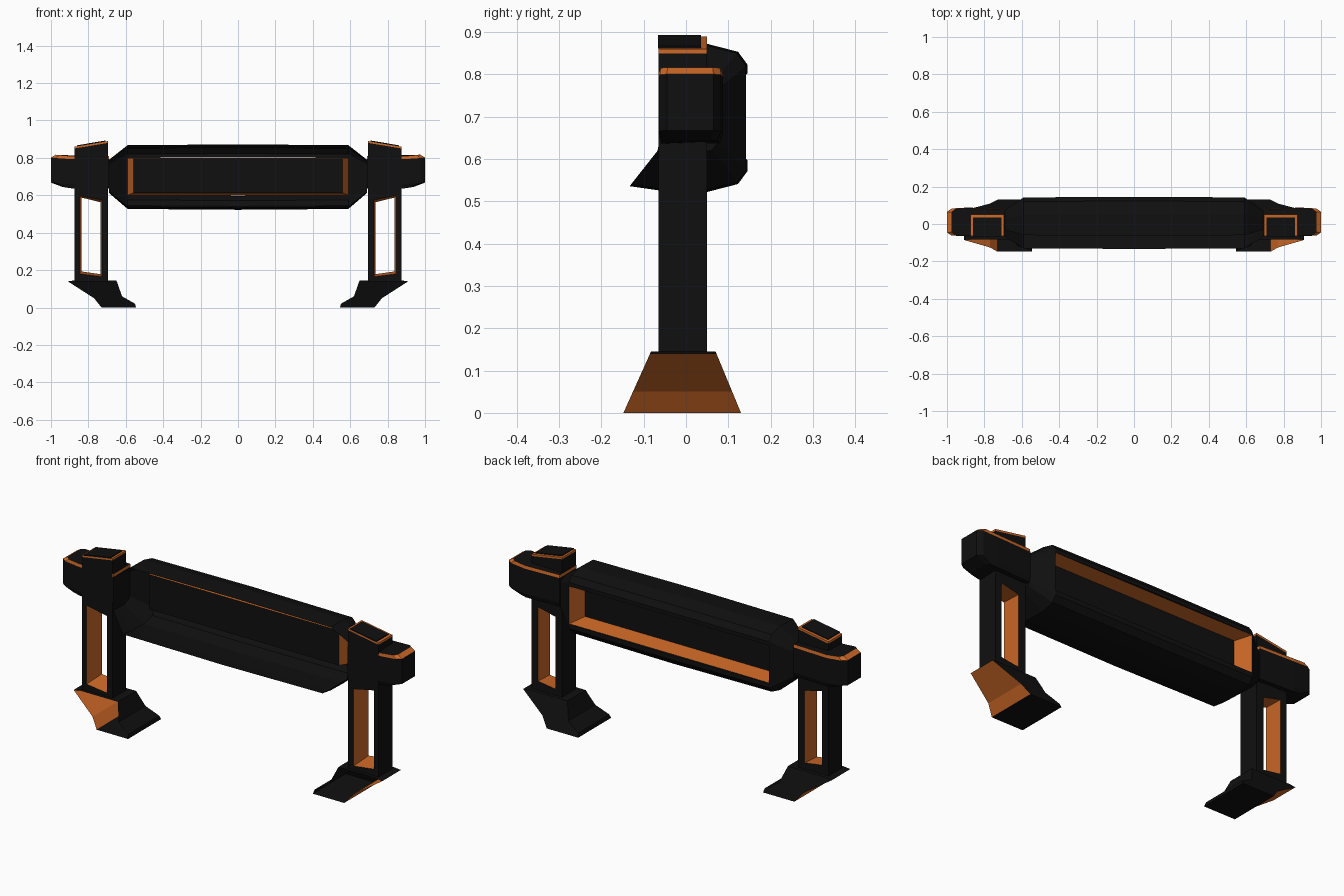
import bpy, bmesh

if "Cube" in bpy.data.objects:
    bpy.data.objects.remove(bpy.data.objects["Cube"])


def material(name, rgb):
    m = bpy.data.materials.new(name)
    m.use_nodes = True
    m.diffuse_color = (*rgb, 1)
    bsdf = m.node_tree.nodes["Principled BSDF"]
    bsdf.inputs["Base Color"].default_value = (*rgb, 1)
    bsdf.inputs["Roughness"].default_value = 0.6
    return m


BLACK, ORANGE = 0, 1
MATS = [material("matte black", (0.005, 0.005, 0.005)),
        material("burnt orange", (0.62, 0.14, 0.02))]


def finish(name, bm, mirror=True):
    bmesh.ops.recalc_face_normals(bm, faces=bm.faces)
    mesh = bpy.data.meshes.new(name)
    bm.to_mesh(mesh)
    bm.free()
    for m in MATS:
        mesh.materials.append(m)
    ob = bpy.data.objects.new(name, mesh)
    bpy.context.scene.collection.objects.link(ob)
    if mirror:
        ob.modifiers.new("Mirror", "MIRROR").use_mirror_merge = False
    return ob


def ring(bm, points):
    return [bm.verts.new(p) for p in points]


def bridge(bm, a, b, closed=True, mat=BLACK):
    """Join two rings with quads and return them."""
    n = len(a)
    faces = []
    for i in range(n if closed else n - 1):
        j = (i + 1) % n
        f = bm.faces.new((a[i], a[j], b[j], b[i]))
        f.material_index = mat
        faces.append(f)
    return faces


def prism(name, profile, y0, y1, mat):
    """Extrude an x-z profile along y."""
    bm = bmesh.new()
    a, b = [ring(bm, [(x, y, z) for x, z in profile]) for y in (y0, y1)]
    bm.faces.new(a)
    bm.faces.new(b)
    bridge(bm, a, b)
    for f in bm.faces:
        f.material_index = mat
    return finish(name, bm)


# Main body: shell open at the front, tapered ends, slight bulge in the middle
section = [(-0.06, 0.865), (0.05, 0.868), (0.12, 0.85), (0.142, 0.82),
           (0.142, 0.80), (0.142, 0.60), (0.142, 0.575), (0.12, 0.545),
           (0.05, 0.527), (-0.06, 0.53), (-0.13, 0.54)]
MID = 0.705
BACK_PANEL = 4
bm = bmesh.new()
rows = []
for x, s in [(-0.69, 0.52), (-0.59, 1), (0, 1.025), (0.59, 1), (0.69, 0.52)]:
    rows.append(ring(bm, [(x, y * s, MID + (z - MID) * s) for y, z in section]))
for i in range(len(rows) - 1):
    faces = bridge(bm, rows[i], rows[i + 1], closed=False)
    if i in (1, 2):
        bm.faces.remove(faces[BACK_PANEL])
for end in (rows[0], rows[-1]):
    bm.faces.new(end)
finish("body_shell", bm, mirror=False)

# Recessed rear panel with orange walls
bm = bmesh.new()
rim, floor = [ring(bm, [(-x, y, lo), (x, y, lo), (x, y, hi), (-x, y, hi)])
              for x, y, lo, hi in [(0.59, 0.142, 0.60, 0.80),
                                   (0.56, 0.05, 0.612, 0.798)]]
bridge(bm, rim, floor, mat=ORANGE)
bm.faces.new(floor)
finish("rear_recess", bm, mirror=False)

# Legs: frames with a window lined in orange
outer = [(0.695, 0.14), (0.875, 0.14), (0.875, 0.85), (0.695, 0.88)]
window = [(0.728, 0.165), (0.848, 0.18), (0.848, 0.60), (0.728, 0.575)]
lining = [(0.735, 0.178), (0.838, 0.193), (0.838, 0.588), (0.735, 0.563)]
FRONT, REAR = -0.065, 0.05
bm = bmesh.new()
of, orr, wf, wr = [ring(bm, [(x, y, z) for x, z in p]) for p, y in
                   [(outer, FRONT), (outer, REAR), (window, FRONT), (lining, REAR)]]
bridge(bm, of, orr)
bridge(bm, of, wf)
bridge(bm, orr, wr)
bridge(bm, wf, wr, mat=ORANGE)
finish("legs", bm)

# Sloped caps on the legs: orange rim with a black plate
prism("leg_cap_rim", [(0.695, 0.88), (0.875, 0.85), (0.875, 0.86), (0.695, 0.89)],
      FRONT, REAR, ORANGE)
prism("leg_cap_plate", [(0.708, 0.887), (0.862, 0.861), (0.862, 0.867), (0.708, 0.893)],
      FRONT - 0.001, 0.035, BLACK)

# Side arms: stacked rings of one plan outline, orange band below the top
plan = [(0.69, -0.065), (0.89, -0.065), (0.975, -0.062), (1.0, -0.045),
        (1.0, 0.065), (0.975, 0.083), (0.89, 0.088), (0.69, 0.08)]
bm = bmesh.new()
levels = []
for z, end, side in [(0.637, 0.06, 0.9), (0.66, 0, 1), (0.793, 0, 1), (0.809, 0.025, 0.97)]:
    pts = []
    for x, y in plan:
        t = max(0, (x - 0.89) / 0.11)
        lift = 0.008 * t
        pts.append((x - end * t, y * side, z + lift))
    levels.append(ring(bm, pts))
for lower, upper, mat in zip(levels, levels[1:], (BLACK, BLACK, ORANGE)):
    bridge(bm, lower, upper, mat=mat)
bm.faces.new(levels[0])
bm.faces.new(levels[-1])
finish("side_arms", bm)

# Feet: flared shells, open at the front, orange on the outer slope
sole = [(0.91, 0.14), (0.77, 0.05), (0.73, 0), (0.545, 0), (0.55, 0.02),
        (0.62, 0.06), (0.65, 0.145), (0.875, 0.145)]
bm = bmesh.new()
front, rear = [], []
for x, z in sole:
    flare = 1 - z / 0.14
    front.append(bm.verts.new((x, -0.085 - 0.063 * flare, z)))
    rear.append(bm.verts.new((x, 0.072 + 0.058 * flare, z)))
sides = bridge(bm, front, rear)
for f in sides[:2]:
    f.material_index = ORANGE
bm.faces.new(rear)
finish("feet", bm)
